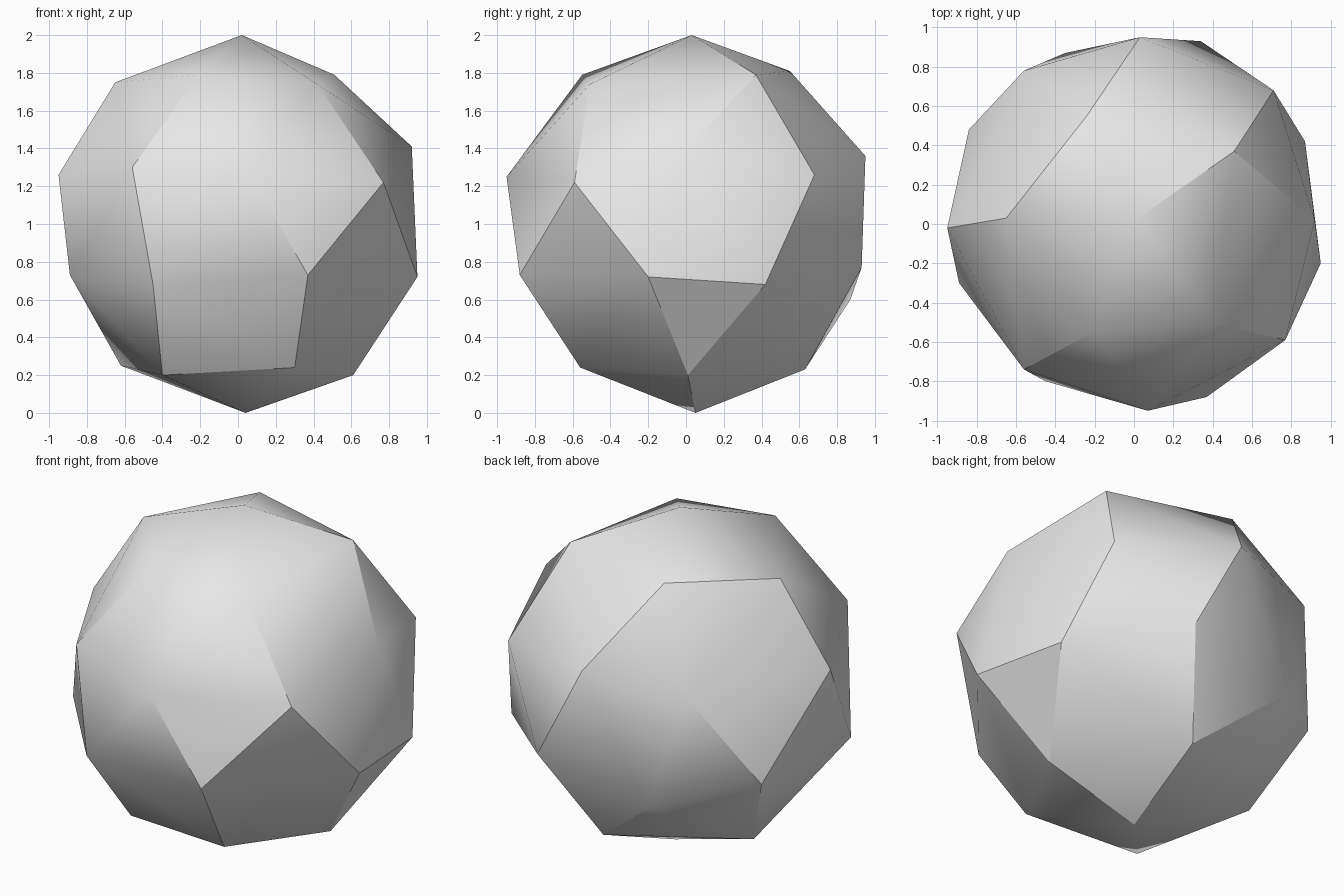
import bpy
import bmesh
import math
from mathutils import Vector

# Remove the default cube only
default_cube = bpy.data.objects.get("Cube")
if default_cube:
    bpy.data.objects.remove(default_cube, do_unlink=True)


def make_material(name, colour):
    material = bpy.data.materials.new(name)
    material.use_nodes = True
    material.diffuse_color = colour
    for node in material.node_tree.nodes:
        if node.type == "BSDF_PRINCIPLED":
            node.inputs["Base Color"].default_value = colour
    return material


# Corners of the faceted ball in hundredths of a unit, ring by ring from the top
top_tip = [(2, 3, 200)]
upper_ring = [(-21, -55, 179), (42, -51, 174), (51, 37, 179),
              (-24, 55, 181), (-65, 3, 175)]
upper_belt = [(-56, -74, 130), (7, -95, 125), (77, -59, 122), (92, 2, 141),
              (71, 68, 126), (3, 95, 136), (-56, 78, 128), (-95, -2, 126)]
lower_belt = [(-45, -80, 68), (37, -88, 73), (95, -20, 72), (87, 42, 68),
              (34, 93, 77), (-35, 87, 60), (-84, 48, 73), (-89, -30, 73)]
lower_ring = [(-40, -45, 20), (30, -56, 24), (61, 1, 20),
              (11, 63, 23), (-62, 24, 25)]
bottom_tip = [(4, 5, 0)]


def make_faceted_ball(name, rings, material):
    """Wrap a convex skin of flat facets around the rings of corners."""
    bm = bmesh.new()
    for ring in rings:
        for corner in ring:
            bm.verts.new(Vector(corner) / 100)
    bmesh.ops.convex_hull(bm, input=bm.verts[:])
    bmesh.ops.recalc_face_normals(bm, faces=bm.faces[:])
    mesh = bpy.data.meshes.new(name)
    bm.to_mesh(mesh)
    bm.free()
    mesh.materials.append(material)
    ball = bpy.data.objects.new(name, mesh)
    bpy.context.collection.objects.link(ball)
    return ball


grey = make_material("stone grey", (0.8, 0.8, 0.8, 1.0))
ball = make_faceted_ball(
    "faceted_ball",
    [top_tip, upper_ring, upper_belt, lower_belt, lower_ring, bottom_tip],
    grey,
)

# Soften only the shallow edges, keep the rest crisp
bpy.ops.object.select_all(action="DESELECT")
ball.select_set(True)
bpy.context.view_layer.objects.active = ball
bpy.ops.object.shade_smooth_by_angle(angle=math.radians(30))
